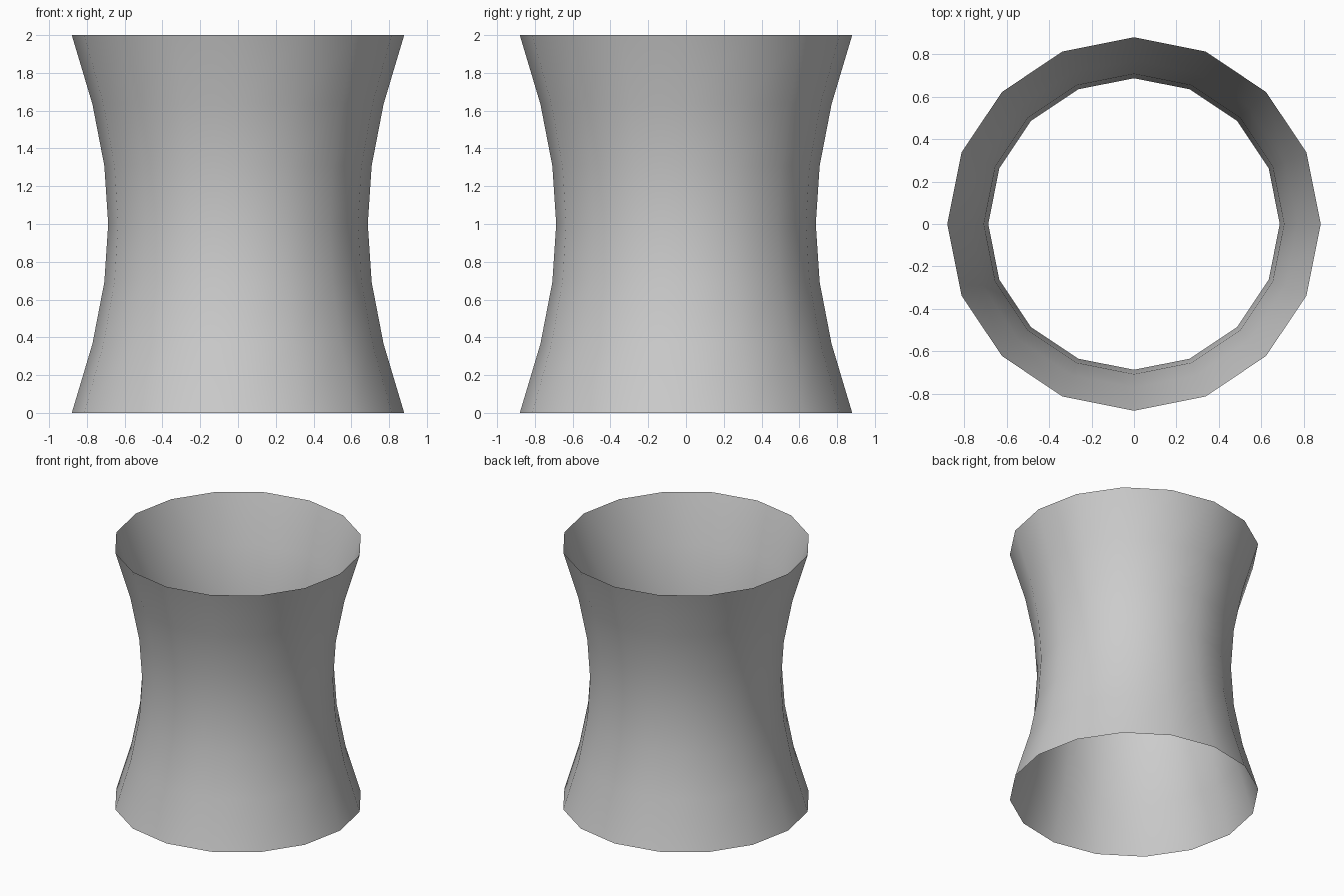
import bpy, bmesh
from math import sin, cos, sinh, cosh, acosh, pi

if "Cube" in bpy.data.objects:
    bpy.data.objects.remove(bpy.data.objects["Cube"])

SIDES, STEPS = 16, 6
WAIST, RIM = 0.687, 0.88
V = acosh(RIM / WAIST)

# Open hyperboloid tube: rings spaced evenly in the hyperbolic parameter
bm = bmesh.new()
rings = []
for i in range(STEPS + 1):
    v = V * (2 * i / STEPS - 1)
    r, z = WAIST * cosh(v), 1 + sinh(v) / sinh(V)
    rings.append([bm.verts.new((r * cos(2 * pi * k / SIDES), r * sin(2 * pi * k / SIDES), z))
                  for k in range(SIDES)])

# Skin between neighbouring rings, both ends left open
for a, b in zip(rings, rings[1:]):
    for k in range(SIDES):
        n = (k + 1) % SIDES
        bm.faces.new((a[k], a[n], b[n], b[k])).smooth = True

mesh = bpy.data.meshes.new("waisted_tube")
bm.to_mesh(mesh)
bm.free()
bpy.context.collection.objects.link(bpy.data.objects.new("waisted_tube", mesh))
